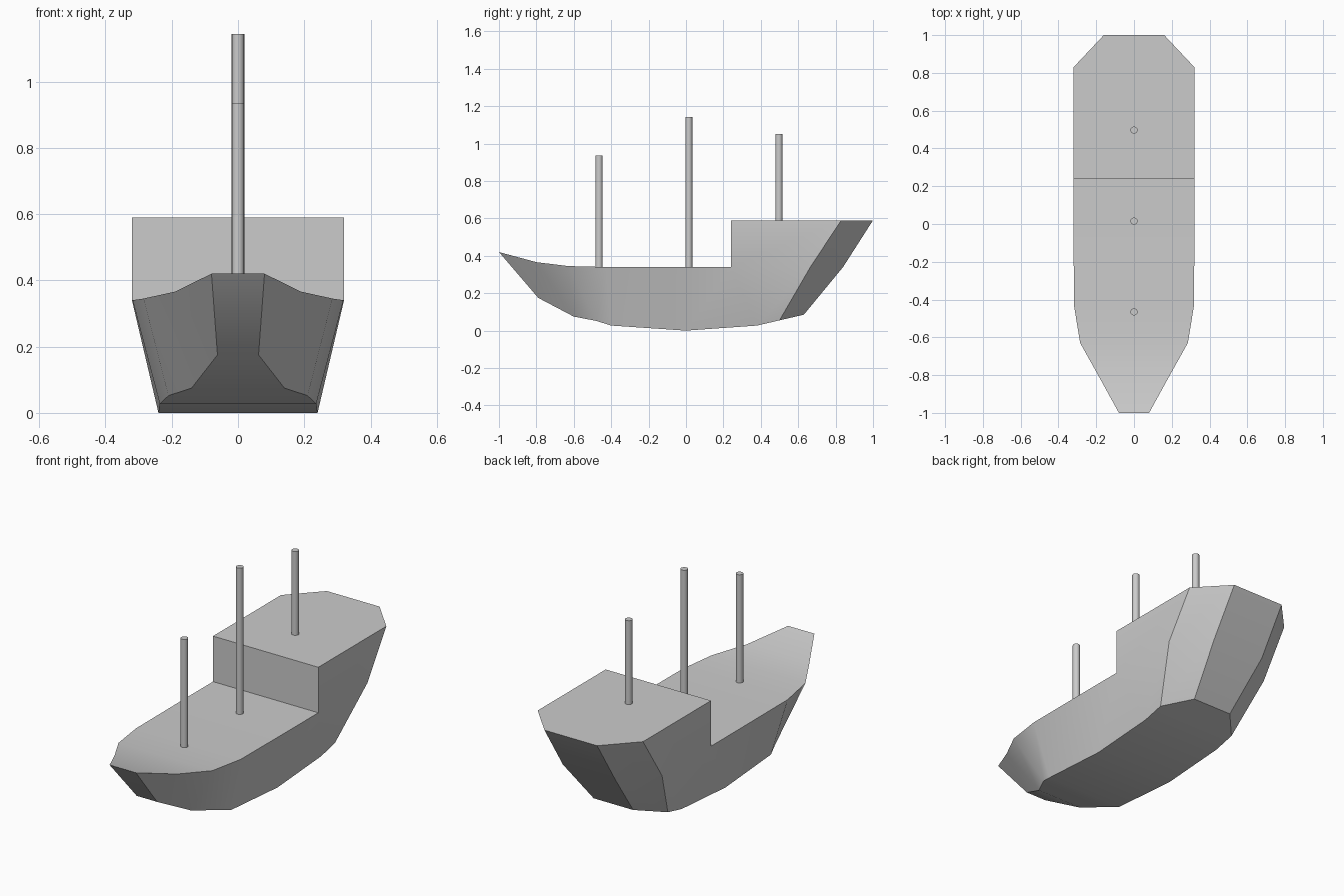
import bpy, bmesh
from math import radians

if "Cube" in bpy.data.objects:
    bpy.data.objects.remove(bpy.data.objects["Cube"])

# Stations bow to stern: (keel half width, y, z), (deck half width, y, z)
STATIONS = [
    ((0.062, -0.79, 0.175), (0.08, -1.00, 0.42)),
    ((0.14, -0.60, 0.075), (0.19, -0.80, 0.366)),
    ((0.21, -0.48, 0.052), (0.285, -0.63, 0.345)),
    ((0.236, -0.40, 0.027), (0.318, -0.43, 0.34)),
    ((0.24, 0.00, 0.00), (0.32, 0.00, 0.34)),
    ((0.24, 0.38, 0.027), (0.32, 0.24, 0.34)),
    ((0.24, 0.50, 0.055), (0.32, 0.665, 0.34)),
    ((0.12, 0.63, 0.085), (0.16, 0.84, 0.34)),
]
# Raised stern deck: front edge, side corner, back corner
STERN = [(0.32, 0.24, 0.59), (0.32, 0.83, 0.59), (0.16, 1.00, 0.59)]


def pair(bm, p):
    return [bm.verts.new((s * p[0], p[1], p[2])) for s in (-1, 1)]


def strip(bm, a, b):
    """Face across the ship between two mirrored vertex pairs."""
    bm.faces.new((a[0], a[1], b[1], b[0]))


# Hull with raised stern
bm = bmesh.new()
keel = [pair(bm, k) for k, d in STATIONS]
deck = [pair(bm, d) for k, d in STATIONS]
top = [pair(bm, p) for p in STERN]
for i in range(len(STATIONS) - 1):
    strip(bm, keel[i], keel[i + 1])
    if i < 5:
        strip(bm, deck[i], deck[i + 1])
    for s in (0, 1):
        bm.faces.new((keel[i][s], keel[i + 1][s], deck[i + 1][s], deck[i][s]))
for i in range(2):
    strip(bm, top[i], top[i + 1])
    for s in (0, 1):
        bm.faces.new((deck[5 + i][s], deck[6 + i][s], top[i + 1][s], top[i][s]))
strip(bm, keel[0], deck[0])      # bow
strip(bm, keel[-1], deck[-1])    # transom
strip(bm, deck[-1], top[-1])
strip(bm, deck[5], top[0])       # stern deck front wall
bmesh.ops.recalc_face_normals(bm, faces=bm.faces)
mesh = bpy.data.meshes.new("hull")
bm.to_mesh(mesh)
bm.free()
hull = bpy.data.objects.new("hull", mesh)
bpy.context.collection.objects.link(hull)


def smooth(obj, angle):
    bpy.ops.object.select_all(action='DESELECT')
    obj.select_set(True)
    bpy.context.view_layer.objects.active = obj
    bpy.ops.object.shade_smooth_by_angle(angle=radians(angle))


smooth(hull, 30)

# Masts
for name, y, z0, z1 in (("front_mast", -0.465, 0.34, 0.935),
                        ("main_mast", 0.015, 0.34, 1.143),
                        ("rear_mast", 0.497, 0.59, 1.05)):
    bpy.ops.mesh.primitive_cylinder_add(vertices=16, radius=0.019, depth=z1 - z0,
                                        location=(0, y, (z0 + z1) / 2))
    mast = bpy.context.object
    mast.name = name
    smooth(mast, 30)
